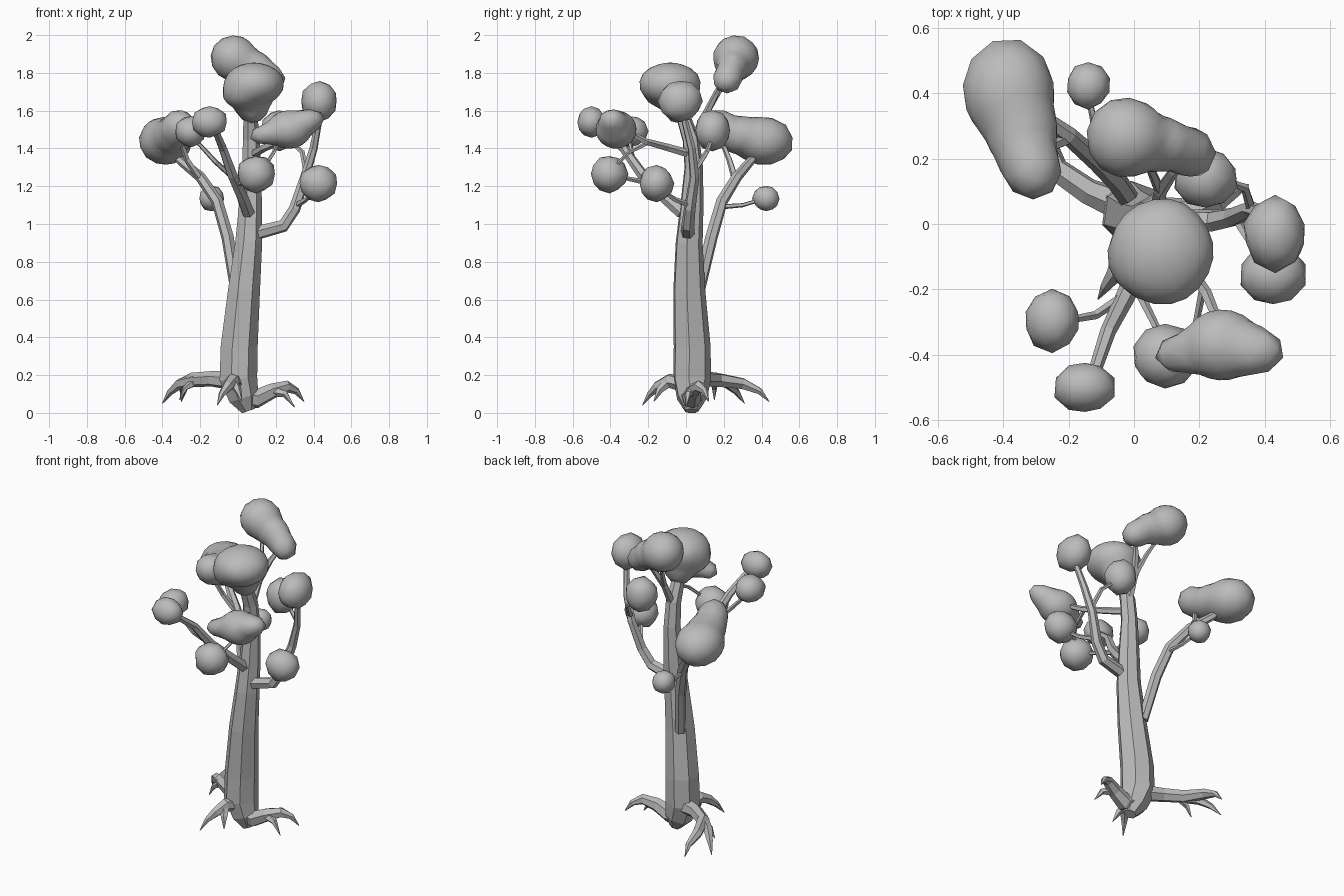
import bpy, bmesh, math, random
from mathutils import Vector

random.seed(4)
mat = bpy.data.materials.new("plain grey")
mat.diffuse_color = (0.5, 0.5, 0.5, 1)


def finish(bm, name, smooth):
    bmesh.ops.recalc_face_normals(bm, faces=bm.faces)
    for f in bm.faces:
        f.smooth = smooth
    me = bpy.data.meshes.new(name)
    bm.to_mesh(me)
    bm.free()
    me.materials.append(mat)
    ob = bpy.data.objects.new(name, me)
    bpy.context.collection.objects.link(ob)
    return ob


def limb(name, pts, sides=6):
    """Faceted tube through (x, y, z, radius) points."""
    bm = bmesh.new()
    ps = [Vector(p[:3]) for p in pts]
    rings, side = [], None
    for i, p in enumerate(ps):
        d = (ps[min(i + 1, len(ps) - 1)] - ps[max(i - 1, 0)]).normalized()
        if side is None:
            side = d.orthogonal().normalized()
        side = (side - d * side.dot(d)).normalized()
        up = d.cross(side)
        ring = []
        for k in range(sides):
            a = 2 * math.pi * k / sides
            ring.append(bm.verts.new(p + (side * math.cos(a) + up * math.sin(a)) * pts[i][3] * 1.05))
        rings.append(ring)
    for a, b in zip(rings, rings[1:]):
        for k in range(sides):
            n = (k + 1) % sides
            bm.faces.new((a[k], a[n], b[n], b[k]))
    bm.faces.new(rings[0])
    bm.faces.new(rings[-1])
    return finish(bm, name, False)


def clump(name, centre, lobes):
    """Leaf clump: outer skin of several ellipsoid lobes (position, radii) seen from a centre."""
    c = Vector(centre)
    bm = bmesh.new()
    bmesh.ops.create_icosphere(bm, subdivisions=2 if len(lobes) == 1 else 3, radius=1)
    for v in bm.verts:
        u = v.co.normalized()
        reach = 0.03
        for p, r in lobes:
            o = Vector([(c[i] - p[i]) / r[i] for i in range(3)])
            d = Vector([u[i] / r[i] for i in range(3)])
            b, q = o.dot(d), d.dot(d)
            disc = b * b - q * (o.dot(o) - 1)
            if disc > 0:
                reach = max(reach, (-b + math.sqrt(disc)) / q)
        v.co = c + u * reach * (random.uniform(0.99, 1.09) if len(lobes) == 1 else 1.03)
    if len(lobes) > 1:
        bmesh.ops.smooth_vert(bm, verts=bm.verts, factor=0.5, use_axis_x=True, use_axis_y=True, use_axis_z=True)
    return finish(bm, name, True)


# Trunk
limb("trunk", [(.055, .03, .01, .035), (.03, .03, .08, .078), (0, .03, .18, .098), (.004, .03, .35, .096),
               (.03, .015, .65, .083), (.055, .015, .9, .07), (.065, .03, 1.1, .06), (.07, .04, 1.3, .048),
               (.07, .025, 1.45, .044), (.065, -.02, 1.58, .036), (.07, -.05, 1.66, .03)], 7)

# Main branches and twigs
limb("left_branch", [(-.01, .07, .65, .03), (-.055, .135, .93, .032), (-.11, .19, 1.12, .03),
                     (-.2, .27, 1.25, .027), (-.3, .34, 1.33, .022), (-.38, .4, 1.41, .018)])
limb("left_twig_low", [(-.1, .17, 1.09, .014), (-.12, .3, 1.1, .011), (-.14, .4, 1.13, .009)], 5)
limb("left_twig_high", [(-.2, .26, 1.24, .018), (-.27, .23, 1.34, .015), (-.31, .18, 1.46, .012)], 5)
limb("front_branch", [(.055, -.02, 1.06, .034), (.025, -.11, 1.14, .032), (-.03, -.23, 1.26, .028),
                      (-.08, -.33, 1.4, .023), (-.13, -.48, 1.52, .018)])
limb("front_twig_left", [(-.03, -.22, 1.25, .015), (-.12, -.28, 1.33, .013), (-.23, -.3, 1.45, .01)], 5)
limb("front_twig_right", [(0, -.18, 1.21, .015), (.04, -.26, 1.23, .013), (.09, -.36, 1.25, .01)], 5)
limb("right_branch", [(.09, .01, .95, .036), (.24, .01, .99, .033), (.3, .02, 1.08, .03),
                      (.355, .045, 1.25, .025), (.4, .03, 1.4, .021), (.43, -.01, 1.56, .017)])
limb("right_twig_low", [(.31, .02, 1.1, .016), (.36, -.06, 1.13, .013), (.41, -.13, 1.18, .01)], 5)
limb("right_twig_back", [(.36, .045, 1.28, .015), (.34, .11, 1.38, .013), (.25, .14, 1.46, .01)], 5)
limb("upper_front_branch", [(.08, .02, 1.37, .022), (.14, -.1, 1.405, .02), (.22, -.21, 1.435, .017),
                            (.27, -.33, 1.5, .013)], 5)
limb("upper_front_twig", [(.21, -.2, 1.43, .012), (.19, -.3, 1.38, .01), (.14, -.38, 1.3, .009)], 5)
limb("upper_back_branch", [(.07, .03, 1.42, .024), (.08, .1, 1.57, .02), (.12, .16, 1.69, .016),
                           (.16, .2, 1.76, .012)], 5)
limb("upper_back_twig", [(.08, .1, 1.57, .016), (.05, .17, 1.69, .013), (0, .25, 1.82, .01)], 5)

# Roots, each forking into pointed tips
limb("left_root", [(-.02, .05, .17, .05), (-.14, .1, .18, .04), (-.24, .17, .175, .037),
                   (-.29, .3, .155, .03), (-.29, .39, .115, .018), (-.3, .44, .06, .002)])
limb("left_root_tip", [(-.22, .15, .175, .034), (-.31, .22, .155, .027), (-.36, .27, .11, .017), (-.4, .31, .05, .002)], 5)
limb("left_root_small_tip", [(-.22, .15, .17, .024), (-.28, .15, .13, .014), (-.31, .15, .07, .002)], 5)
limb("right_root", [(.02, .03, .1, .06), (.1, .03, .075, .05), (.18, .04, .115, .04),
                    (.26, .07, .14, .03), (.31, .1, .115, .018), (.35, .12, .06, .002)])
limb("right_root_tip", [(.17, .04, .115, .03), (.25, .01, .1, .018), (.3, 0, .03, .002)], 5)
limb("front_root", [(-.01, 0, .15, .042), (-.03, -.09, .17, .037), (-.055, -.15, .14, .028),
                    (-.085, -.19, .1, .017), (-.11, -.23, .04, .002)])
limb("front_root_tip", [(-.03, -.09, .165, .03), (0, -.14, .12, .019), (.02, -.17, .06, .002)], 5)

# Leaf clumps made of several lobes
clump("leaves_left", (-.345, .29, 1.46),
      [((-.385, .415, 1.44), (.145, .165, .13)), ((-.312, .17, 1.515), (.1, .1, .1)),
       ((-.345, .29, 1.47), (.11, .13, .1))])
clump("leaves_top_back", (.06, .25, 1.83),
      [((-.025, .265, 1.88), (.125, .125, .122)), ((.175, .22, 1.765), (.085, .085, .085)),
       ((.07, .245, 1.83), (.11, .085, .09))])
clump("leaves_top_front", (.085, -.08, 1.71),
      [((.085, -.085, 1.74), (.16, .165, .112)), ((.075, -.04, 1.63), (.095, .085, .1)),
       ((.03, -.1, 1.69), (.115, .12, .08))])
clump("leaves_front_wide", (.26, -.38, 1.505),
      [((.13, -.4, 1.475), (.085, .07, .06)), ((.27, -.37, 1.5), (.12, .108, .1)),
       ((.375, -.39, 1.55), (.1, .08, .06))])

# Single round leaf clumps
for name, pos, radii in [
        ("leaves_left_low", (-.14, .425, 1.135), (.064, .07, .066)),
        ("leaves_back_right", (.22, .14, 1.495), (.095, .09, .105)),
        ("leaves_right_high", (.432, -.03, 1.65), (.092, .114, .108)),
        ("leaves_right_low", (.425, -.155, 1.215), (.098, .088, .093)),
        ("leaves_front_low", (.095, -.405, 1.265), (.098, .095, .095)),
        ("leaves_front_left", (-.15, -.5, 1.54), (.098, .072, .078)),
        ("leaves_left_front", (-.25, -.295, 1.49), (.08, .095, .08))]:
    clump(name, pos, [(pos, radii)])
